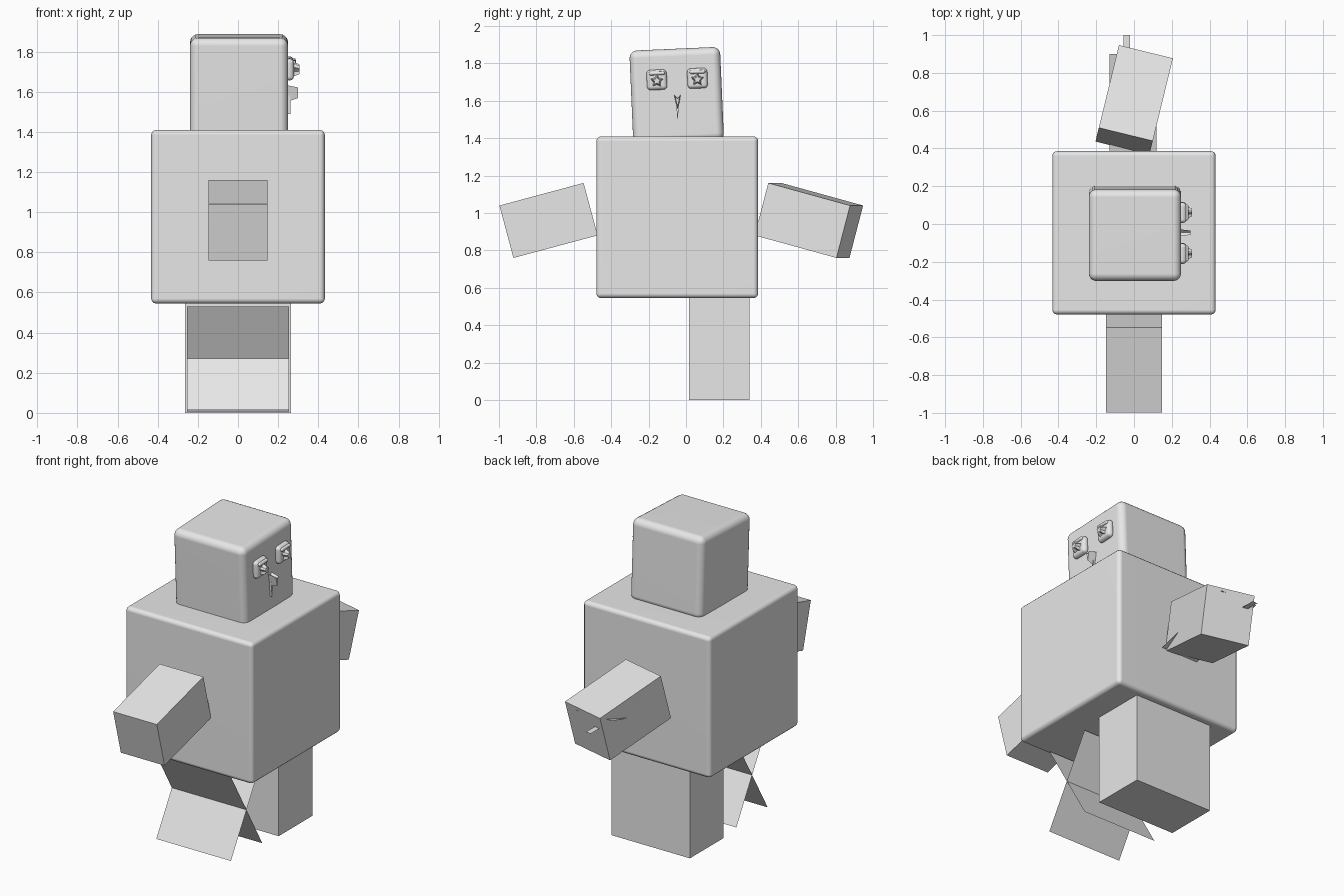
import bpy, bmesh, math
from mathutils import Matrix

cube = bpy.data.objects.get("Cube")
if cube:
    bpy.data.objects.remove(cube, do_unlink=True)

GREY = (0.8, 0.8, 0.8, 1)
grey = bpy.data.materials.new("plain grey")
grey.use_nodes = True
grey.diffuse_color = GREY
grey.node_tree.nodes["Principled BSDF"].inputs["Base Color"].default_value = GREY


def finish(name, bm):
    bmesh.ops.recalc_face_normals(bm, faces=bm.faces)
    mesh = bpy.data.meshes.new(name)
    bm.to_mesh(mesh)
    bm.free()
    mesh.materials.append(grey)
    obj = bpy.data.objects.new(name, mesh)
    bpy.context.collection.objects.link(obj)
    return obj


def box(name, center, size, tilt=0, yaw=0, bevel=0, segments=3):
    bm = bmesh.new()
    bmesh.ops.create_cube(bm, size=1, matrix=Matrix.Diagonal((*size, 1)))
    obj = finish(name, bm)
    obj.location = center
    obj.rotation_euler = (math.radians(tilt), 0, math.radians(yaw))
    if bevel:
        mod = obj.modifiers.new("rounded edges", "BEVEL")
        mod.width = bevel
        mod.segments = segments
        for p in obj.data.polygons:
            p.use_smooth = True
        obj.modifiers.new("even shading", "WEIGHTED_NORMAL")
    return obj


def sheet(bm, x0, x1, start, end):
    """Flat sheet spanning x0..x1 between two (y, z) points."""
    corners = [(x0, *start), (x1, *start), (x1, *end), (x0, *end)]
    bm.faces.new([bm.verts.new(c) for c in corners])


def prism(name, outline, x0, x1, tip_scale=1.0):
    """Solid from a (y, z) outline, running from x0 to x1."""
    n = len(outline)
    cy = sum(p[0] for p in outline) / n
    cz = sum(p[1] for p in outline) / n
    bm = bmesh.new()
    back = [bm.verts.new((x0, y, z)) for y, z in outline]
    tip = [bm.verts.new((x1, cy + (y - cy) * tip_scale, cz + (z - cz) * tip_scale))
           for y, z in outline]
    bm.faces.new(back)
    bm.faces.new(tip)
    for i in range(n):
        j = (i + 1) % n
        bm.faces.new((back[i], back[j], tip[j], tip[i]))
    return finish(name, bm)


# Body and head
box("body", (0, -0.047, 0.977), (0.865, 0.865, 0.865), bevel=0.025)
box("head", (0.005, -0.05, 1.628), (0.488, 0.485, 0.5), tilt=2.5, bevel=0.04, segments=5)

# Arms
box("front_arm", (0, -0.735, 0.96), (0.296, 0.466, 0.29), tilt=15)
box("back_arm", (0.001, 0.657, 0.96), (0.294, 0.466, 0.29), tilt=-15, yaw=-13.7)

# Thin sheets running through the back arm
bm = bmesh.new()
sheet(bm, -0.13, 0.12, (0.385, 0.883), (0.9, 1.02))
sheet(bm, -0.055, -0.02, (0.8, 0.96), (1.0, 0.96))
finish("arm_sheets", bm)

# Legs: one solid box and one pair of crossing sheets
box("back_leg", (0, 0.178, 0.275), (0.53, 0.325, 0.55))
bm = bmesh.new()
sheet(bm, -0.253, 0.253, (-0.43, 0.53), (-0.126, 0.008))
sheet(bm, -0.253, 0.253, (-0.126, 0.53), (-0.43, 0.015))
finish("front_leg", bm)

# Eyes: rounded plate, brow, and a star-shaped pupil
for side, y, z in (("right", -0.156, 1.712), ("left", 0.061, 1.72)):
    box(side + "_eye_plate", (0.256, y, z), (0.045, 0.108, 0.108), tilt=2.5,
        bevel=0.02)
    box(side + "_eye_brow", (0.273, y, z + 0.035), (0.03, 0.085, 0.02), tilt=2.5,
        bevel=0.008, segments=2)
    star = []
    for i in range(10):
        a = math.pi / 2 + i * math.pi / 5
        r = 0.022 if i % 2 else 0.04
        star.append((y + r * math.cos(a), z - 0.006 + r * math.sin(a)))
    prism(side + "_pupil", star, 0.27, 0.306, tip_scale=0.55)

# Beak: forked top narrowing to a point below
beak = [(-0.066, 1.635), (-0.045, 1.615), (-0.027, 1.635), (-0.034, 1.59), (-0.046, 1.545),
        (-0.056, 1.59)]
prism("beak", beak, 0.23, 0.298, tip_scale=0.6)
prism("beak_ridge", [(-0.053, 1.59), (-0.037, 1.59), (-0.045, 1.49)], 0.235, 0.262)
